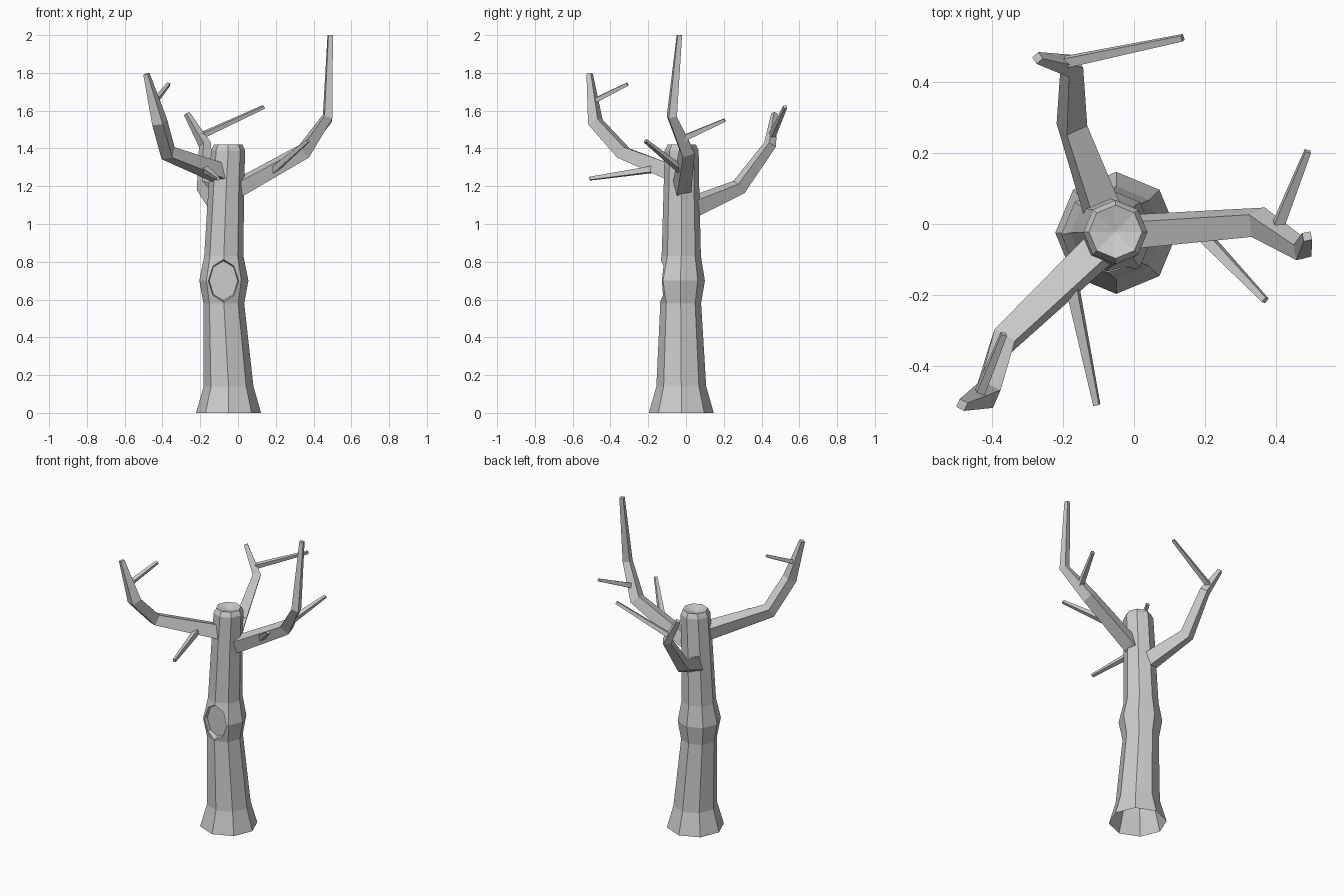
import bpy, bmesh, math
from mathutils import Vector

if "Cube" in bpy.data.objects:
    bpy.data.objects.remove(bpy.data.objects["Cube"])


def make_object(name, bm):
    bmesh.ops.recalc_face_normals(bm, faces=bm.faces)
    mesh = bpy.data.meshes.new(name)
    bm.to_mesh(mesh)
    bm.free()
    ob = bpy.data.objects.new(name, mesh)
    bpy.context.collection.objects.link(ob)
    return ob


def bridge(bm, rings):
    for a, b in zip(rings, rings[1:]):
        n = len(a)
        for i in range(n):
            bm.faces.new((a[i], a[(i + 1) % n], b[(i + 1) % n], b[i]))


def limb(name, points, radii, sides=4, turn=30):
    """Tapered low-poly tube along a bent path."""
    pts = [Vector(p) for p in points]
    bm = bmesh.new()
    rings, side = [], None
    for i, (p, r) in enumerate(zip(pts, radii)):
        t = Vector((0, 0, 0))
        if i > 0:
            t += (p - pts[i - 1]).normalized()
        if i < len(pts) - 1:
            t += (pts[i + 1] - p).normalized()
        t.normalize()
        side = t.cross(Vector((0, 0, 1))) if side is None else side - t * side.dot(t)
        side.normalize()
        up = side.cross(t)
        ring = []
        for k in range(sides):
            a = math.radians(turn) + 2 * math.pi * k / sides
            ring.append(bm.verts.new(p + r * (math.cos(a) * side + math.sin(a) * up)))
        rings.append(ring)
    bridge(bm, rings)
    bm.faces.new(rings[0])
    bm.faces.new(rings[-1])
    return make_object(name, bm)


# Trunk: octagonal rings (x, y, z, radius)
SECTIONS = [
    (-.05, -.025, 0, .172), (-.05, -.025, .14, .132), (-.075, -.028, .58, .108),
    (-.075, -.03, .70, .13), (-.075, -.025, .83, .104), (-.062, -.024, 1.2, .094),
    (-.052, -.023, 1.39, .09), (-.052, -.022, 1.42, .075),
]
bm = bmesh.new()
rings = []
for x, y, z, r in SECTIONS:
    rings.append([bm.verts.new((x + r * math.cos(k * math.pi / 4),
                                y + r * math.sin(k * math.pi / 4), z)) for k in range(8)])
bridge(bm, rings)
bm.faces.new(rings[0])
tip = bm.verts.new((-.052, -.022, 1.4))
for i in range(8):
    bm.faces.new((rings[-1][i], rings[-1][(i + 1) % 8], tip))
trunk = make_object("trunk", bm)

# Knot hole: shallow tapered pocket cut into the front
bm = bmesh.new()
rings = []
for y, s in ((-.2, 1.12), (-.1, .88)):
    rings.append([bm.verts.new((-.077 + .085 * s * math.cos(k * math.pi / 4), y,
                                .70 + .118 * s * math.sin(k * math.pi / 4))) for k in range(8)])
bridge(bm, rings)
bm.faces.new(rings[0])
bm.faces.new(rings[1])
cutter = make_object("knot_cutter", bm)
cutter.hide_render = True
mod = trunk.modifiers.new("knot", 'BOOLEAN')
mod.object = cutter
mod.operation = 'DIFFERENCE'
mod.solver = 'EXACT'
dg = bpy.context.evaluated_depsgraph_get()
bm = bmesh.new()
bm.from_mesh(bpy.data.meshes.new_from_object(trunk.evaluated_get(dg)))
trunk.modifiers.clear()
# Open underside
bottom = [f for f in bm.faces if all(v.co.z < .001 for v in f.verts)]
bmesh.ops.delete(bm, geom=bottom, context='FACES')
bm.to_mesh(trunk.data)
bm.free()
bpy.data.objects.remove(cutter)

# Main branches
limb("right_branch", [(-.05, -.025, 1.17), (.02, -.02, 1.2), (.35, .005, 1.385),
                      (.475, -.075, 1.57), (.488, -.035, 2.0)],
     [.055, .055, .047, .032, .017])
limb("front_left_branch", [(-.06, -.035, 1.255), (-.37, -.33, 1.375),
                           (-.415, -.48, 1.54), (-.485, -.51, 1.795)],
     [.062, .047, .044, .018])
limb("back_branch", [(-.075, 0, 1.075), (-.175, .28, 1.195),
                     (-.175, .445, 1.42), (-.272, .468, 1.585)],
     [.065, .046, .034, .017])

# Thin twigs
TWIGS = [
    ((-.175, -.17, 1.29), (-.105, -.51, 1.24), .023),
    ((.17, -.005, 1.27), (.37, -.215, 1.44), .025),
    ((.40, -.02, 1.45), (.49, .205, 1.55), .022),
    ((-.44, -.49, 1.65), (-.367, -.31, 1.74), .018),
    ((-.2, .455, 1.465), (.137, .525, 1.62), .02),
]
for i, (a, b, r) in enumerate(TWIGS):
    limb(f"twig_{i + 1}", [a, b], [r, .012])
